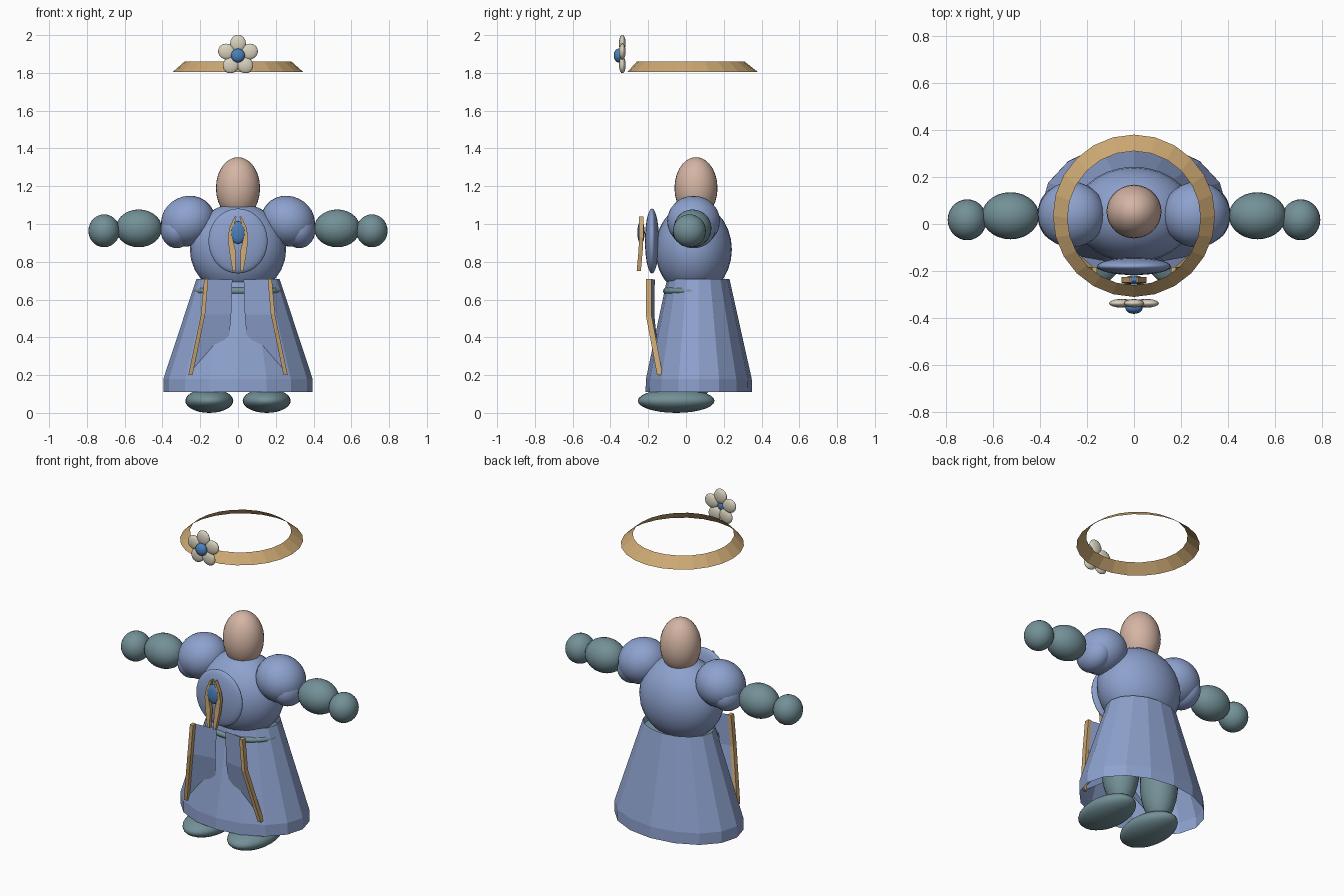
import bpy, bmesh
from math import sin, cos, pi, radians

if "Cube" in bpy.data.objects:
    bpy.data.objects.remove(bpy.data.objects["Cube"])

def mat(name, rgb):
    m = bpy.data.materials.new(name)
    m.diffuse_color = (*rgb, 1)
    m.use_nodes = True
    m.node_tree.nodes["Principled BSDF"].inputs["Base Color"].default_value = m.diffuse_color
    return m

BLUE = mat("robe_blue", (0.27, 0.36, 0.62))
TEAL = mat("teal", (0.17, 0.28, 0.31))
GOLD = mat("gold", (0.60, 0.39, 0.17))
SKIN = mat("skin", (0.66, 0.46, 0.37))
GEM = mat("gem_blue", (0.07, 0.22, 0.50))
CREAM = mat("cream", (0.70, 0.65, 0.52))

def mesh(name, verts, faces, m):
    me = bpy.data.meshes.new(name)
    me.from_pydata(verts, [], faces)
    bm = bmesh.new()
    bm.from_mesh(me)
    bmesh.ops.recalc_face_normals(bm, faces=bm.faces)
    bm.to_mesh(me)
    bm.free()
    me.materials.append(m)
    ob = bpy.data.objects.new(name, me)
    bpy.context.collection.objects.link(ob)
    return ob

def ball(name, loc, radii, m, tilt=0.0, seg=28):
    bpy.ops.mesh.primitive_uv_sphere_add(segments=seg, ring_count=seg // 2, location=loc,
                                         rotation=(0, tilt, 0))
    ob = bpy.context.object
    ob.name = name
    ob.scale = radii
    ob.data.materials.append(m)
    bpy.ops.object.shade_smooth()
    return ob

def loft(name, rings, n, m):
    """Open tube through elliptical rings (centre y, z, rx, ry)."""
    verts = [(rx * sin(2 * pi * i / n), cy - ry * cos(2 * pi * i / n), z)
             for cy, z, rx, ry in rings for i in range(n)]
    faces = [(k * n + i, k * n + (i + 1) % n, (k + 1) * n + (i + 1) % n, (k + 1) * n + i)
             for k in range(len(rings) - 1) for i in range(n)]
    return mesh(name, verts, faces, m)

def strip(name, path, widths, depth, m):
    """Flat bar following a path of front-view points, rectangular section."""
    verts, faces = [], []
    for (x, y, z), w in zip(path, widths):
        a, b = w / 2, depth / 2
        verts += [(x - a, y - b, z), (x + a, y - b, z), (x + a, y + b, z), (x - a, y + b, z)]
    for k in range(len(path) - 1):
        for i in range(4):
            j = (i + 1) % 4
            faces.append((4 * k + i, 4 * k + j, 4 * k + 4 + j, 4 * k + 4 + i))
    e = 4 * len(path) - 4
    faces += [(0, 1, 2, 3), (e, e + 1, e + 2, e + 3)]
    return mesh(name, verts, faces, m)

# head and torso
ball("head", (0, 0.053, 1.19), (0.117, 0.114, 0.164), SKIN)
ball("torso", (0, 0.04, 0.865), (0.255, 0.203, 0.245), BLUE)
ball("pelvis", (0, 0.05, 0.645), (0.236, 0.172, 0.05), TEAL)

# chest plate with gem
ball("chest_plate", (0, -0.18, 0.91), (0.157, 0.037, 0.172), BLUE)
ball("chest_gem", (0, -0.238, 0.955), (0.042, 0.02, 0.06), GEM, seg=16)

# robe skirt, open at the hem
loft("skirt", [(0.065, 0.71, 0.22, 0.165), (0.068, 0.18, 0.395, 0.28),
               (0.068, 0.11, 0.395, 0.282)], 16, BLUE)

for s, side in ((-1, "left"), (1, "right")):
    # arms
    ball(side + "_shoulder", (s * 0.265, 0.04, 1.015), (0.145, 0.14, 0.132), BLUE, s * radians(25))
    ball(side + "_sleeve", (s * 0.325, 0.04, 0.97), (0.085, 0.115, 0.098), BLUE)
    ball(side + "_forearm", (s * 0.525, 0.035, 0.977), (0.122, 0.1, 0.1), TEAL)
    ball(side + "_hand", (s * 0.709, 0.018, 0.964), (0.083, 0.087, 0.087), TEAL)
    # legs and feet
    ball(side + "_leg", (s * 0.14, 0.05, 0.3), (0.105, 0.11, 0.24), TEAL)
    ball(side + "_foot", (s * 0.152, -0.052, 0.064), (0.127, 0.203, 0.064), TEAL)
    # loose front flap of the robe
    outer = [(0.168, -0.19, 0.71), (0.185, -0.19, 0.52), (0.252, -0.13, 0.2)]
    inner = [(0.03, -0.165, 0.705), (0.036, -0.168, 0.52), (0.05, -0.15, 0.35)]
    verts = [(s * x, y, z) for x, y, z in outer + inner]
    mesh(side + "_flap", verts, [(0, 1, 4, 3), (1, 2, 5, 4)], BLUE)
    # gold trim on the flap edge
    strip(side + "_flap_trim", [(s * x, y - 0.008, z) for x, y, z in outer],
          [0.022] * 3, 0.03, GOLD)
    # gold clasp bar around the gem
    clasp = [(0.013, -0.237, 1.04), (0.035, -0.237, 0.98), (0.042, -0.237, 0.93),
             (0.03, -0.24, 0.86), (0.021, -0.25, 0.75)]
    strip(side + "_clasp", [(s * x, y, z) for x, y, z in clasp],
          [0.01, 0.02, 0.024, 0.034, 0.014], 0.022, GOLD)

# floating halo band
loft("halo", [(0.035, 1.805, 0.345, 0.345), (0.025, 1.86, 0.283, 0.285)], 24, GOLD)

# flower on the halo
for i in range(5):
    a = pi / 2 + i * 2 * pi / 5
    ball("petal", (0.063 * cos(a), -0.337, 1.893 + 0.063 * sin(a)),
         (0.046, 0.018, 0.042), CREAM, -a, seg=16)
ball("flower_centre", (0, -0.357, 1.892), (0.037, 0.025, 0.037), GEM, seg=16)
